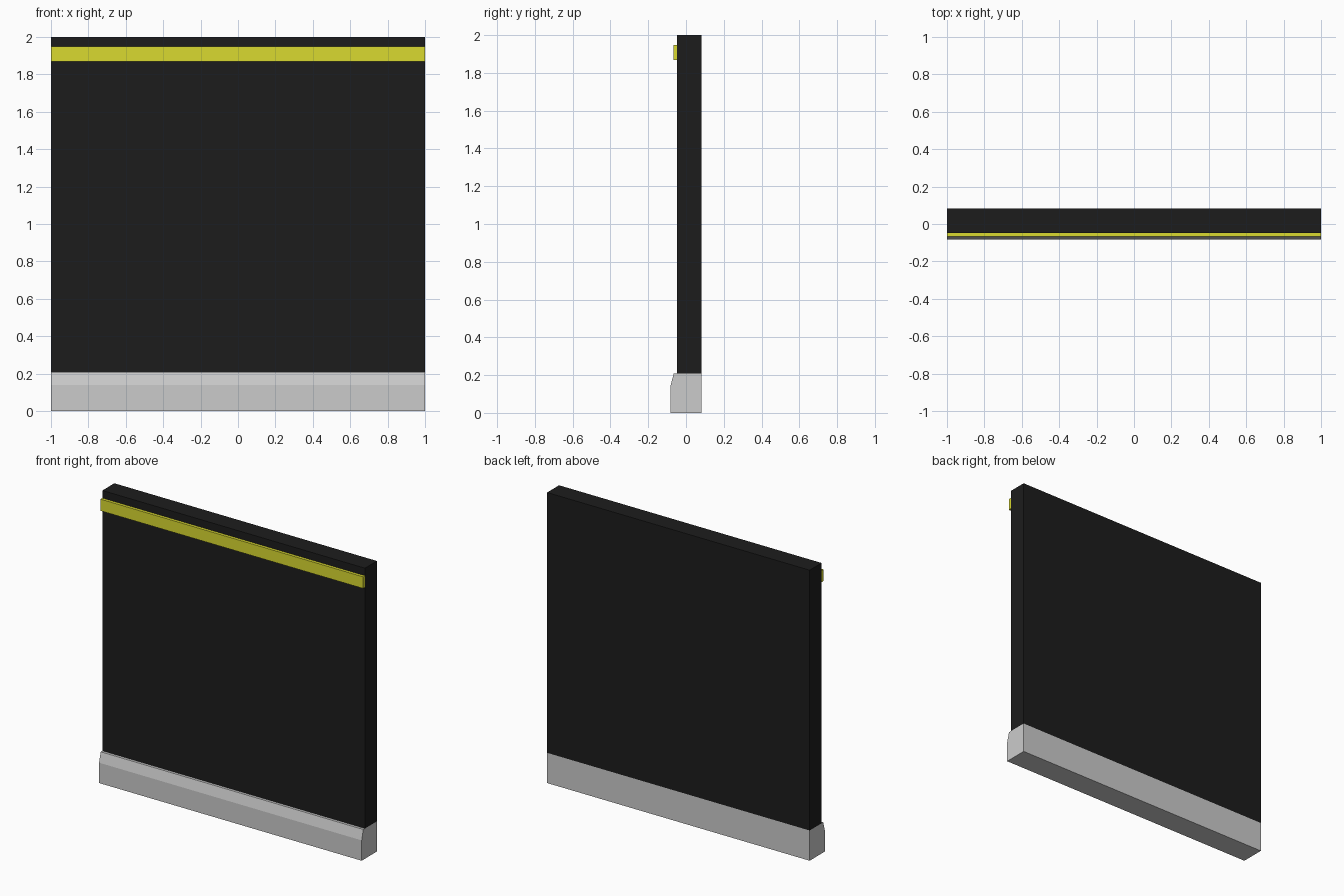
import bpy, bmesh

if "Cube" in bpy.data.objects:
    bpy.data.objects.remove(bpy.data.objects["Cube"])

HALF = 1.0  # half length along x


def material(name, color):
    mat = bpy.data.materials.new(name)
    mat.diffuse_color = (*color, 1)
    mat.use_nodes = True
    mat.node_tree.nodes["Principled BSDF"].inputs["Base Color"].default_value = mat.diffuse_color
    return mat


def extrude_profile(name, profile, mat=None):
    """Sweep a closed (y, z) profile along the full length in x."""
    bm = bmesh.new()
    face = bm.faces.new([bm.verts.new((-HALF, y, z)) for y, z in profile])
    ext = bmesh.ops.extrude_face_region(bm, geom=[face], use_keep_orig=True)
    moved = [v for v in ext["geom"] if isinstance(v, bmesh.types.BMVert)]
    bmesh.ops.translate(bm, verts=moved, vec=(2 * HALF, 0, 0))
    bmesh.ops.recalc_face_normals(bm, faces=bm.faces)
    mesh = bpy.data.meshes.new(name)
    bm.to_mesh(mesh)
    bm.free()
    if mat:
        mesh.materials.append(mat)
    obj = bpy.data.objects.new(name, mesh)
    bpy.context.collection.objects.link(obj)
    return obj


def rect(y0, y1, z0, z1):
    return [(y0, z0), (y1, z0), (y1, z1), (y0, z1)]


black = material("black", (0.012, 0.012, 0.012))
yellow = material("yellow", (0.7, 0.7, 0.03))

# Skirting with a sloped upper front edge
extrude_profile("base_board", [(-0.083, 0), (0.083, 0), (0.083, 0.208),
                               (-0.065, 0.208), (-0.083, 0.14)])
# Main wall slab
extrude_profile("wall_panel", rect(-0.047, 0.083, 0.208, 2.0), black)
# Raised strip near the top of the front
extrude_profile("trim_strip", rect(-0.067, -0.047, 1.868, 1.948), yellow)
